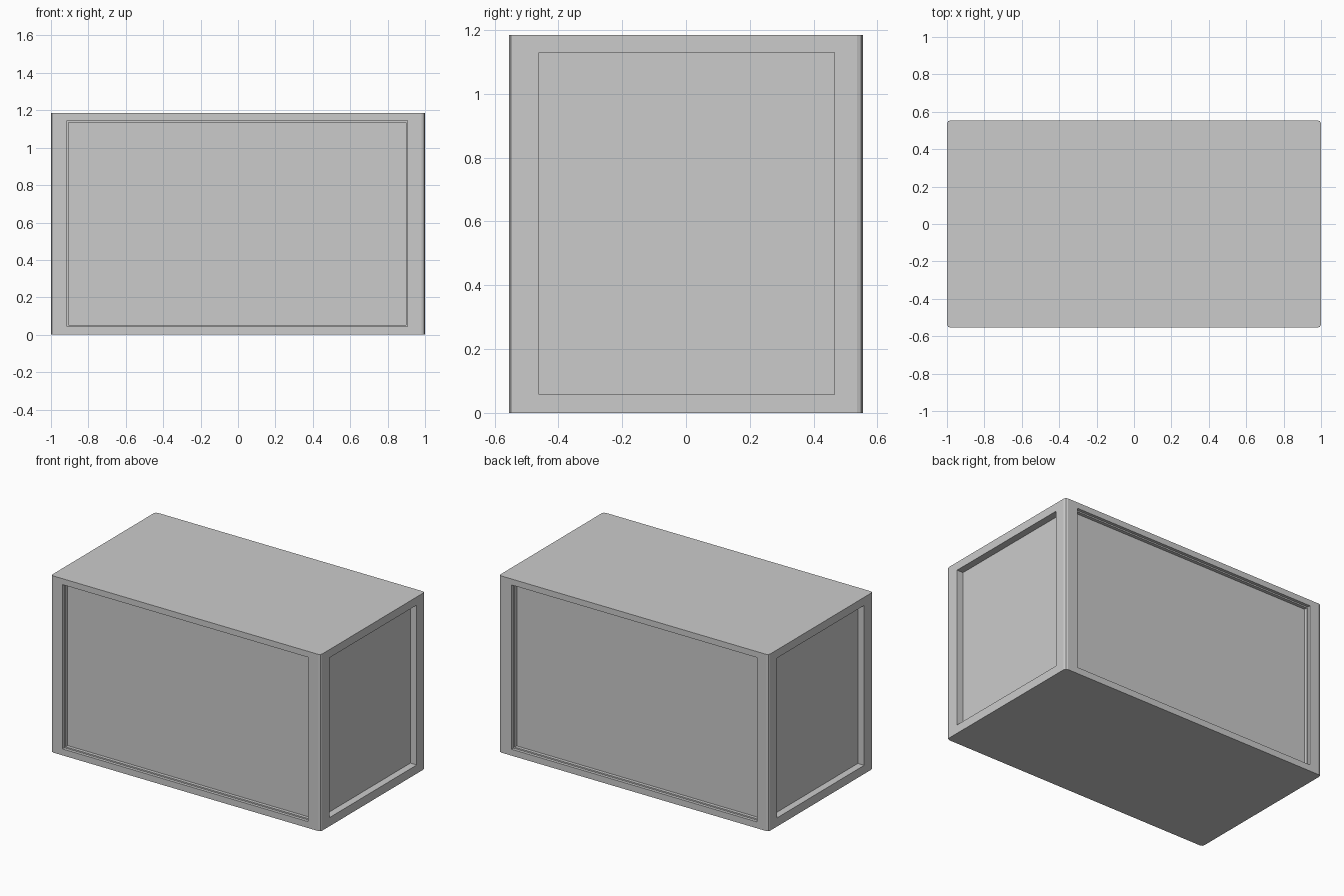
import bpy, bmesh

if "Cube" in bpy.data.objects:
    bpy.data.objects.remove(bpy.data.objects["Cube"])

W, D, H = 2.0, 1.108, 1.185


def box(name, x0, x1, y0, y1, z0, z1, chamfer=0):
    bm = bmesh.new()
    bmesh.ops.create_cube(bm, size=1)
    for v in bm.verts:
        v.co = ((x0 + x1) / 2 + v.co.x * (x1 - x0),
                (y0 + y1) / 2 + v.co.y * (y1 - y0),
                (z0 + z1) / 2 + v.co.z * (z1 - z0))
    if chamfer:
        upright = [e for e in bm.edges
                   if abs(e.verts[0].co.z - e.verts[1].co.z) > 0.1]
        bmesh.ops.bevel(bm, geom=upright, offset=chamfer, segments=2,
                        profile=0.5, affect='EDGES')
    me = bpy.data.meshes.new(name)
    bm.to_mesh(me)
    bm.free()
    ob = bpy.data.objects.new(name, me)
    bpy.context.collection.objects.link(ob)
    return ob


# Main case with softened upright corners
case = box("case", -W / 2, W / 2, -D / 2, D / 2, 0, H, 0.018)


def recess(name, *bounds):
    cutter = box(name + "_cutter", *bounds)
    cutter.hide_render = True
    cutter.hide_viewport = True
    cutter.display_type = 'WIRE'
    mod = case.modifiers.new(name, 'BOOLEAN')
    mod.operation = 'DIFFERENCE'
    mod.solver = 'EXACT'
    mod.object = cutter


# Stepped recesses in front and back: a shallow lip, then the deeper panel
for label, s in (("front", -1), ("back", 1)):
    for part, step, depth in (("lip", 0, 0.02), ("panel", 0.009, 0.042)):
        ya, yb = sorted((s * (D / 2 - depth), s * (D / 2 + 0.1)))
        recess(f"{label}_{part}", -0.915 + step, 0.906 - step, ya, yb,
               0.043 + step, 1.145 - step)

# Plain recesses in both ends
for label, s in (("left", -1), ("right", 1)):
    xa, xb = sorted((s * (W / 2 - 0.047), s * (W / 2 + 0.1)))
    recess(f"{label}_panel", xa, xb, -0.46, 0.466, 0.058, 1.13)
